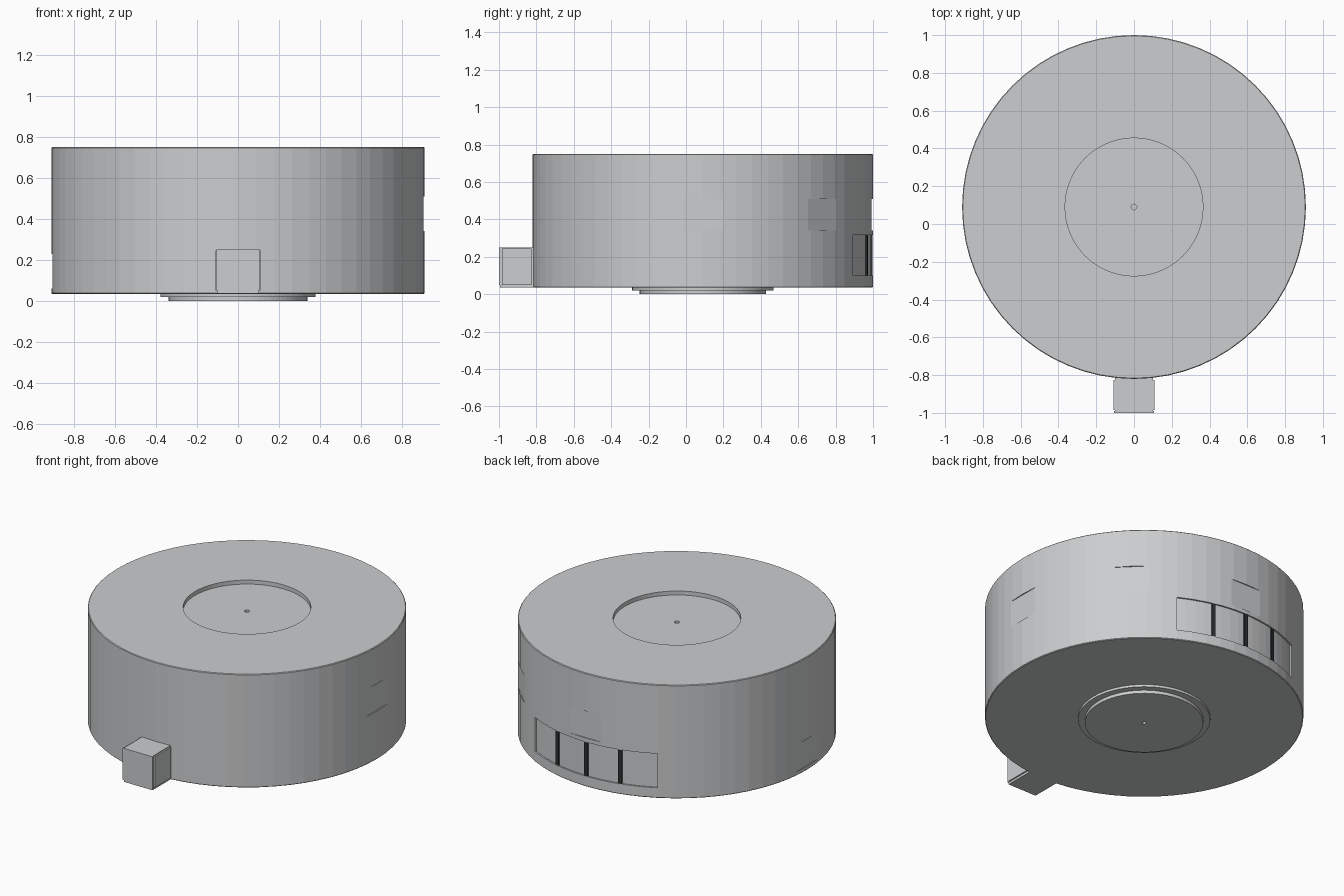
import bpy, bmesh, math
from mathutils import Matrix

if "Cube" in bpy.data.objects:
    bpy.data.objects.remove(bpy.data.objects["Cube"], do_unlink=True)

CY = 0.09      # centre of the drum in y
R = 0.91       # drum radius
SIDES = 64


def material(name, color):
    m = bpy.data.materials.new(name)
    m.use_nodes = True
    m.diffuse_color = (*color, 1)
    m.node_tree.nodes["Principled BSDF"].inputs["Base Color"].default_value = (*color, 1)
    return m


grey = material("light grey", (0.60, 0.61, 0.62))
dark = material("dark grey", (0.025, 0.028, 0.03))


def finish(name, bm, mat):
    bmesh.ops.recalc_face_normals(bm, faces=bm.faces)
    me = bpy.data.meshes.new(name)
    bm.to_mesh(me)
    bm.free()
    me.materials.append(mat)
    ob = bpy.data.objects.new(name, me)
    bpy.context.collection.objects.link(ob)
    return ob


def lathe(name, profile, mat):
    bm = bmesh.new()
    verts = [bm.verts.new((r, CY, z)) for r, z in profile]
    edges = [bm.edges.new(p) for p in zip(verts, verts[1:])]
    bmesh.ops.spin(bm, geom=verts + edges, cent=(0, CY, 0), axis=(0, 0, 1),
                   angle=math.tau, steps=SIDES, use_duplicate=False)
    bmesh.ops.remove_doubles(bm, verts=bm.verts, dist=1e-5)
    return finish(name, bm, mat)


def box(name, x, y, z, mat, turn=0.0):
    """Box between limits, turned about the drum axis."""
    bm = bmesh.new()
    size = [b - a for a, b in (x, y, z)]
    mid = [(a + b) / 2 for a, b in (x, y, z)]
    bmesh.ops.create_cube(bm, size=1, matrix=Matrix.Translation((0, CY, 0))
                          @ Matrix.Rotation(math.radians(turn), 4, 'Z')
                          @ Matrix.Translation((mid[0], mid[1] - CY, mid[2]))
                          @ Matrix.Diagonal((*size, 1)))
    return finish(name, bm, mat)


def sector(name, r, a, z, mat, steps):
    """Curved block between two radii, angles and heights."""
    bm = bmesh.new()
    angles = [math.radians(a[0] + (a[1] - a[0]) * i / steps) for i in range(steps + 1)]
    ring = [(r[0], t) for t in angles] + [(r[1], t) for t in reversed(angles)]
    face = bm.faces.new([bm.verts.new((q * math.cos(t), CY + q * math.sin(t), z[0]))
                         for q, t in ring])
    new = bmesh.ops.extrude_face_region(bm, geom=[face])["geom"]
    bmesh.ops.translate(bm, vec=(0, 0, z[1] - z[0]),
                        verts=[v for v in new if isinstance(v, bmesh.types.BMVert)])
    return finish(name, bm, mat)


def cut(target, cutter):
    mod = target.modifiers.new("cut", 'BOOLEAN')
    mod.operation = 'DIFFERENCE'
    mod.solver = 'EXACT'
    mod.object = cutter
    cutter.hide_render = True
    cutter.hide_viewport = True
    cutter.display_type = 'WIRE'


# Drum with stepped foot, sunken top and a pin hole on each side
drum = lathe("drum", [
    (0, 0.03), (0.012, 0.03), (0.012, 0), (0.338, 0), (0.338, 0.02),
    (0.378, 0.02), (0.378, 0.035), (R - 0.004, 0.035), (R, 0.039),
    (R, 0.746), (R - 0.004, 0.75), (0.365, 0.75), (0.365, 0.725),
    (0.015, 0.725), (0.015, 0.695), (0, 0.695)], grey)

# Flat panels cut into the wall
for label, angle, z0 in (("left", 0, 0.34), ("corner", 45, 0.34),
                         ("back", 90, 0.34), ("right", 180, 0.06)):
    cut(drum, box(label + "_panel_cutter", (0.903, 1.1), (CY - 0.108, CY + 0.108),
                  (z0, z0 + 0.17), grey, angle))

# Curved window band at the back with dark dividers
cut(drum, sector("window_band_cutter", (0.9, 1.0), (62, 118), (0.1, 0.315), grey, 16))
for i, angle in enumerate((76, 90, 104)):
    sector(f"window_divider_{i + 1}", (0.89, 0.908), (angle - 0.75, angle + 0.75),
           (0.1, 0.315), dark, 1)

# Front box with thin cover plates
box("front_box", (-0.1, 0.1), (-0.995, -0.78), (0.036, 0.245), grey)
box("front_box_face", (-0.105, 0.105), (-1.0, -0.99), (0.05, 0.25), grey)
box("front_box_lid", (-0.1, 0.1), (-0.99, -0.8), (0.244, 0.25), grey)
for side, s in (("left", 1), ("right", -1)):
    box(f"front_box_{side}_plate", sorted((s * 0.099, s * 0.109)), (-0.985, -0.825),
        (0.05, 0.245), grey)
